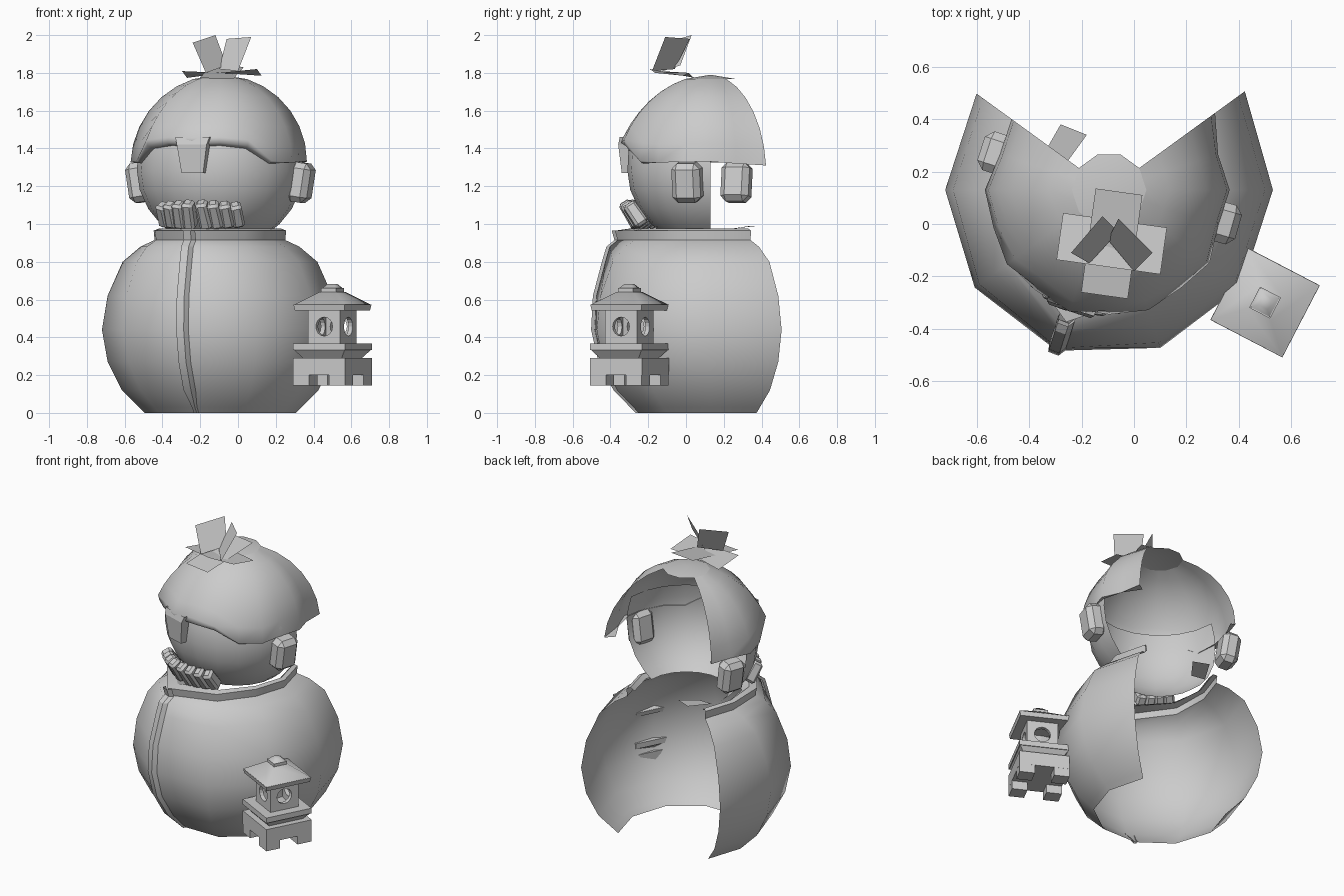
import bpy, bmesh
from math import sin, cos, radians, acos, pi
from mathutils import Matrix, Vector

if "Cube" in bpy.data.objects:
    bpy.data.objects.remove(bpy.data.objects["Cube"])

CX, CY, FRONT = -0.095, 0.13, -108      # figure axis and facing direction


def polar(off, r, z, t=0.0):
    """Point at an angle offset from the figure's front, slid sideways by t."""
    a, f = radians(FRONT + off), radians(FRONT)
    return (CX + r * cos(a) - t * sin(f), CY + r * sin(a) + t * cos(f), z)


def smooth_shade(ob, angle):
    bpy.ops.object.select_all(action='DESELECT')
    ob.select_set(True)
    bpy.context.view_layer.objects.active = ob
    bpy.ops.object.shade_smooth_by_angle(angle=radians(angle))


def add(name, bm):
    me = bpy.data.meshes.new(name)
    bm.to_mesh(me)
    bm.free()
    ob = bpy.data.objects.new(name, me)
    bpy.context.collection.objects.link(ob)
    return ob


def make(name, verts, faces, smooth=None):
    bm = bmesh.new()
    vs = [bm.verts.new(v) for v in verts]
    for f in faces:
        bm.faces.new([vs[i] for i in f])
    bmesh.ops.recalc_face_normals(bm, faces=bm.faces)
    ob = add(name, bm)
    if smooth:
        smooth_shade(ob, smooth)
    return ob


def loft(name, rows, smooth=50):
    n = len(rows[0])
    faces = [(i * n + j, i * n + j + 1, (i + 1) * n + j + 1, (i + 1) * n + j)
             for i in range(len(rows) - 1) for j in range(n - 1)]
    return make(name, [p for r in rows for p in r], faces, smooth)


def block(name, size, mat, taper=1.0, bevel=0.0):
    """Box with its top scaled by taper, placed by a matrix."""
    bm = bmesh.new()
    bmesh.ops.create_cube(bm, size=1)
    for v in bm.verts:
        k = taper if v.co.z > 0 else 1
        v.co = Vector((v.co.x * size[0] * k, v.co.y * size[1] * k, v.co.z * size[2]))
    if bevel:
        bmesh.ops.bevel(bm, geom=bm.edges[:], offset=bevel, segments=1, affect='EDGES')
    bm.transform(mat)
    return add(name, bm)


def on_figure(off, r, z, tilt=0, roll=0):
    return (Matrix.Translation(polar(off, r, z)) @ Matrix.Rotation(radians(FRONT + off), 4, 'Z')
            @ Matrix.Rotation(radians(tilt), 4, 'Y') @ Matrix.Rotation(radians(roll), 4, 'X'))


# robe: ten-sided shell, open at the back, with a forward-leaning neck
profile = [(0, .40, 0), (.03, .43, 0), (.12, .52, 0), (.27, .595, .01), (.44, .625, .02), (.62, .595, .04),
           (.80, .515, .07), (.88, .42, .14), (.915, .345, .17), (.965, .35, .18)]


def robe_r(r, b, off):
    return r + b * max(0, cos(radians(off))) ** 4 + (.015 if off == 144 else 0)


ten = range(144, -109, -36)
loft("robe", [[polar(o, robe_r(r, b, o), z) for o in ten] for z, r, b in profile], 60)

# collar: narrow rim turning in from the flared neck, with a loose tab at the back
loft("collar", [[polar(o, robe_r(r, b, o), z) for o in ten]
                for z, r, b in [(.965, .35, .18), (.975, .325, .13), (.95, .30, .08)]], 30)
make("collar_tab", [(-.36, .24, .975), (-.28, .38, .99), (-.18, .34, .99), (-.26, .23, .97)],
     [(0, 1, 2, 3)])

# robe seam: raised overlap down the front
loft("robe_seam", [[polar(0, r + b + d, z, t * (1 if z > .05 else .4))
                    for t, d in [(-.035, -.012), (-.03, .014), (.012, .016), (.03, -.010)]]
                   for z, r, b in profile], 25)

# face: front half of a sphere-like shell
loft("face", [[polar(o, r, z) for o in range(108, -73, -18)]
              for z, r in [(1.47, .41), (1.38, .435), (1.28, .44), (1.18, .425),
                           (1.08, .38), (1.0, .315), (.955, .26)]], 60)

# hair: cap with an arched, rolled brim, open at the back
R, HZ = .46, 1.33
brim = {0: 1.455, 18: 1.46, 36: 1.445, 54: 1.335, 72: 1.325, 90: 1.33, 108: 1.33, 126: 1.32, 144: 1.31}
cols = range(144, -109, -18)
rows = []
for k in range(7):
    row = []
    for o in cols:
        end = acos((brim[abs(o)] - HZ) / R)
        a = radians(18) + (end - radians(18)) * k / 6
        flare = .045 * max(0, cos(radians(o))) + (.04 if abs(o) == 144 else 0)
        side = 1 if o % 36 == 0 else cos(radians(18))
        row.append(polar(o, R * sin(a) * side + flare * (k / 6) ** 2, HZ + R * cos(a)))
    rows.append(row)
rows.append([polar(o, .475 if abs(o) < 40 else .45, brim[abs(o)] - (.03 if abs(o) < 40 else .012))
             if abs(o) < 60 else rows[-1][j] for j, o in enumerate(cols)])
rows.append([polar(o, .433, brim[abs(o)] - (.045 if abs(o) < 40 else .015)) if abs(o) < 60
             else polar(o, .43, brim[abs(o)] + .005) for o in cols])
loft("hair", rows, 75)
ring = [polar(o, R * sin(radians(18)), HZ + R * cos(radians(18))) for o in range(0, 360, 36)]
make("hair_crown", ring + [(CX, CY, 1.79)], [(i, (i + 1) % 10, 10) for i in range(10)], 50)

# fringe: tapered lock hanging over the brow
lock = [polar(0, r, z, s * w) for z, w, r0, r1 in [(1.46, .095, .42, .475), (1.42, .083, .43, .487), (1.27, .06, .435, .475)]
        for s, r in [(-1, r0), (-1, r1), (1, r1), (1, r0)]]
make("fringe", lock, [(4 * i + j, 4 * i + (j + 1) % 4, 4 * i + 4 + (j + 1) % 4, 4 * i + 4 + j)
                      for i in range(2) for j in range(4)] + [(8, 9, 10, 11)])

# ears
for side in (-1, 1):
    block("ear_left" if side < 0 else "ear_right", (.115, .155, .21),
          on_figure(side * 91 + 1, .445, 1.22, 9), 1.0, .03)

# hands: four fingers each, gripping the collar
for side in (-1, 1):
    for i in range(4):
        block("finger", (.075, .066, .16 - .008 * i),
              on_figure(side * (5.5 + 8 * i) + 1, .425 - .006 * i, 1.05, 32, side * (6 + 3 * i)), .92, .014)

# hair ribbon: four flat, slightly twisted leaves and two upright ones
leaves = []
for a in (-8, 82, 172, 262):
    c, s = cos(radians(a)), sin(radians(a))
    for u, v in [(0, -.09), (.2, -.09), (.2, .09), (0, .09)]:
        x, y = -.085 + u * c - v * s, -.075 + u * s + v * c
        slope = .16 if a in (82, 262) else -.2 * u / .2
        leaves.append((x, y, 1.80 + slope * (y + .09)))
make("ribbon_leaves", leaves, [tuple(range(4 * i, 4 * i + 4)) for i in range(4)])
make("ribbon_loops", [(-.24, -.11, 1.96), (-.12, .03, 2.0), (-.06, -.03, 1.84), (-.17, -.15, 1.80),
                      (.07, -.11, 1.99), (-.06, .02, 1.98), (-.10, -.06, 1.82), (.0, -.18, 1.81)],
     [(0, 1, 2, 3), (4, 5, 6, 7)])

# stone lantern
L = Matrix.Translation((.5, -.3, 0)) @ Matrix.Rotation(radians(-27.5), 4, 'Z')


def at(z, x=0, y=0):
    return L @ Matrix.Translation((x, y, z))


for x in (-1, 1):
    for y in (-1, 1):
        block("lantern_foot", (.095, .095, .06), at(.175, x * .107, y * .107))
block("lantern_base", (.31, .31, .09), at(.245))
block("lantern_neck", (.23, .23, .045), at(.312), 1.32)
block("lantern_platform", (.31, .31, .035), at(.350))
block("lantern_eave", (.295, .295, .03), at(.558), 1.04)
smooth_shade(block("lantern_roof", (.308, .308, .07), at(.606), .32), 75)
block("lantern_finial", (.09, .09, .02), at(.65))
smooth_shade(block("lantern_tip", (.085, .085, .025), at(.67), .45), 75)

# lantern light box: four walls, each a square with a round window, given thickness
N, W, H = 16, .095, .09
bm = bmesh.new()
for k in range(4):
    T = at(.457) @ Matrix.Rotation(k * pi / 2, 4, 'Z')
    inner, outer = [], []
    for i in range(N):
        a = 2 * pi * i / N
        m = max(abs(cos(a)), abs(sin(a)))
        inner.append(bm.verts.new(T @ Vector((.05 * cos(a), -W, .05 * sin(a)))))
        outer.append(bm.verts.new(T @ Vector((W * cos(a) / m, -W, H * sin(a) / m))))
    for i in range(N):
        j = (i + 1) % N
        bm.faces.new((inner[i], outer[i], outer[j], inner[j]))
bmesh.ops.remove_doubles(bm, verts=bm.verts, dist=1e-4)
bmesh.ops.recalc_face_normals(bm, faces=bm.faces)
mod = add("lantern_light_box", bm).modifiers.new("walls", 'SOLIDIFY')
mod.thickness = .025
mod.offset = -1
